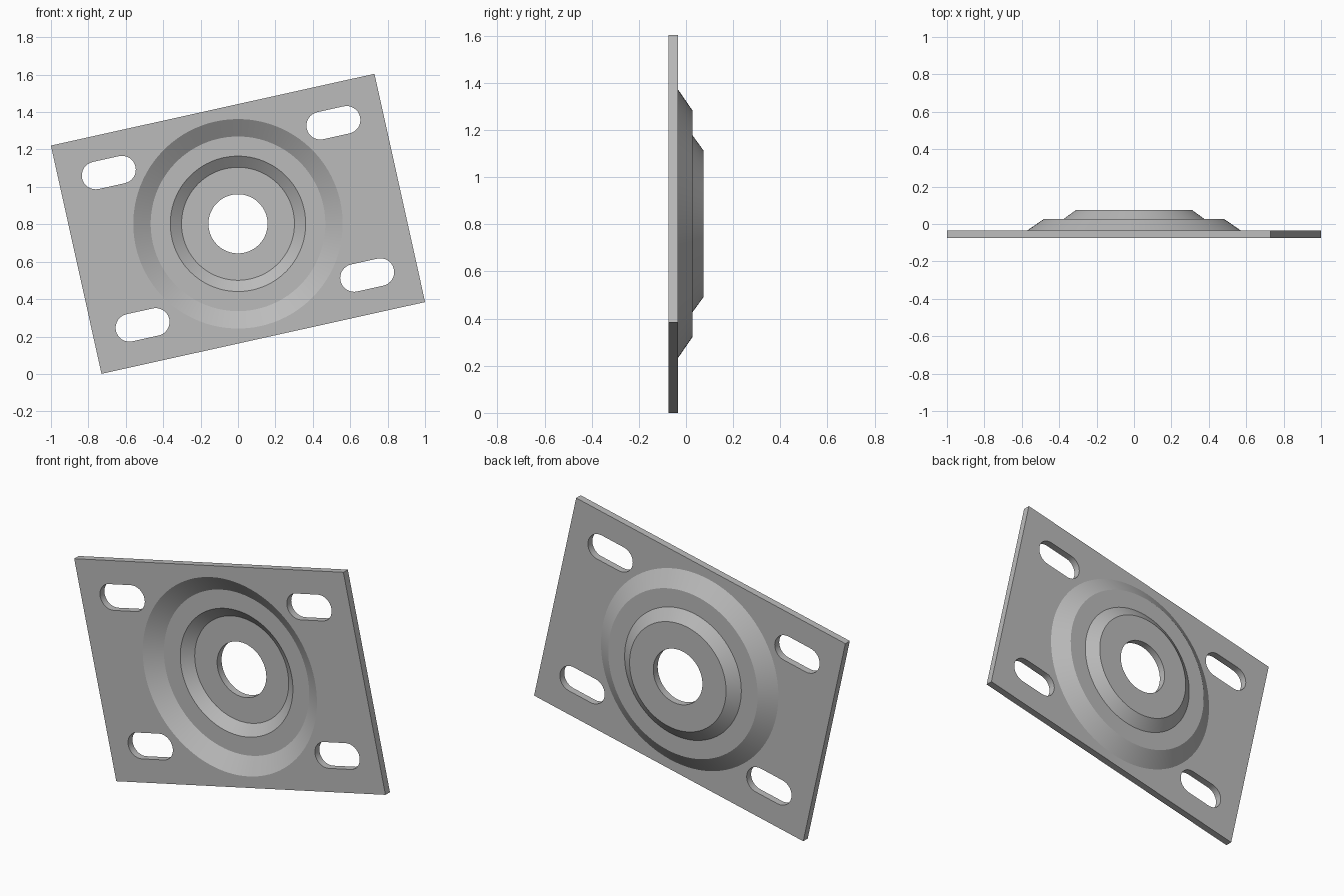
import bpy
import bmesh
from math import cos, sin, pi, radians

cube = bpy.data.objects.get("Cube")
if cube:
    bpy.data.objects.remove(cube, do_unlink=True)

TILT = radians(12.5)
CENTRE_Z = 0.8025
FRONT, BACK = -0.075, -0.034
HALF_W, HALF_H = 0.886, 0.625
SEGMENTS = 96

steel = bpy.data.materials.new("plain grey steel")
steel.use_nodes = True
GREY = (0.5, 0.5, 0.5, 1)
steel.diffuse_color = GREY
steel.node_tree.nodes["Principled BSDF"].inputs["Base Color"].default_value = GREY

bm = bmesh.new()


def ring(points, y):
    """Closed loop of vertices, turned by the plate's tilt."""
    return [bm.verts.new((u * cos(TILT) - v * sin(TILT), y,
                          CENTRE_Z + u * sin(TILT) + v * cos(TILT)))
            for u, v in points]


def circle(r):
    return [(r * cos(2 * pi * i / SEGMENTS), r * sin(2 * pi * i / SEGMENTS))
            for i in range(SEGMENTS)]


def slot(cu, cv, half=0.072, r=0.074, steps=16):
    points = []
    for side, start in ((1, -pi / 2), (-1, pi / 2)):
        for i in range(steps + 1):
            a = start + pi * i / steps
            points.append((cu + side * half + r * cos(a), cv + r * sin(a)))
    return points


def walls(a, b):
    for i in range(len(a)):
        j = (i + 1) % len(a)
        bm.faces.new((a[i], a[j], b[j], b[i]))


def fill(loops):
    edges = [bm.edges.new((l[i - 1], l[i])) for l in loops for i in range(len(l))]
    bmesh.ops.triangle_fill(bm, edges=edges, use_beauty=True)


# Plate outline and four slots
outlines = [[(-HALF_W, -HALF_H), (HALF_W, -HALF_H), (HALF_W, HALF_H), (-HALF_W, HALF_H)]]
outlines += [slot(su * 0.615, sv * 0.417) for su in (-1, 1) for sv in (-1, 1)]
front_loops = [ring(o, FRONT) for o in outlines]
back_loops = [ring(o, BACK) for o in outlines]

# Stepped pressed dish with a centre hole: radius and depth, front to back
profile = [(0.56, FRONT), (0.467, -0.013), (0.362, -0.013), (0.302, 0.034), (0.158, 0.034),
           (0.158, 0.075), (0.31, 0.075), (0.375, 0.028), (0.48, 0.028), (0.57, BACK)]
dish = [ring(circle(r), y) for r, y in profile]

fill(front_loops + [dish[0]])
fill(back_loops + [dish[-1]])
for a, b in zip(front_loops, back_loops):
    walls(a, b)
for a, b in zip(dish, dish[1:]):
    walls(a, b)
bmesh.ops.recalc_face_normals(bm, faces=bm.faces)

mesh = bpy.data.meshes.new("flange_plate")
bm.to_mesh(mesh)
bm.free()
mesh.materials.append(steel)
plate = bpy.data.objects.new("flange_plate", mesh)
bpy.context.collection.objects.link(plate)

# Smooth cones and slot ends, crisp steps
bpy.ops.object.select_all(action="DESELECT")
plate.select_set(True)
bpy.context.view_layer.objects.active = plate
bpy.ops.object.shade_smooth_by_angle(angle=radians(20))
